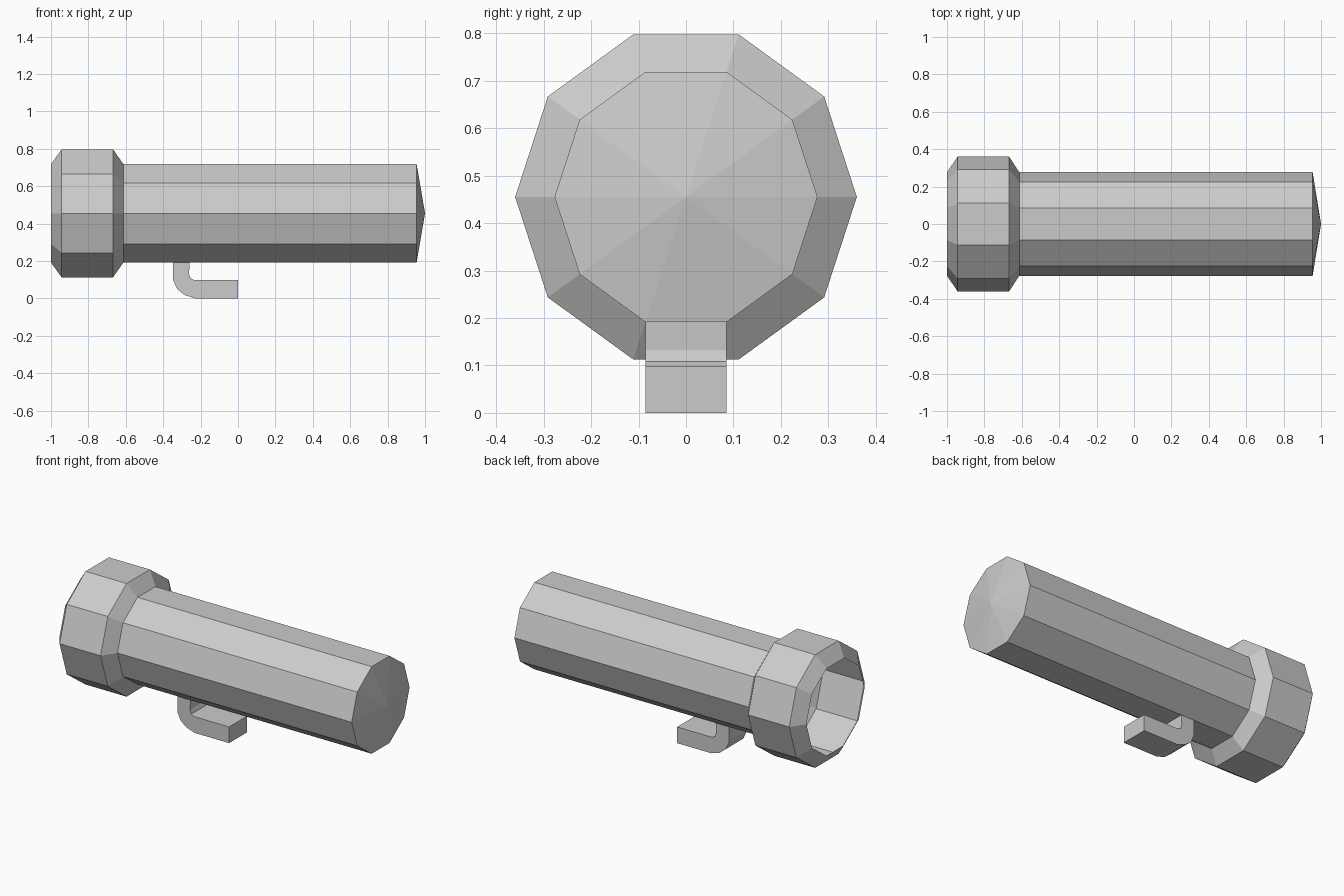
import bpy, bmesh, math

if "Cube" in bpy.data.objects:
    bpy.data.objects.remove(bpy.data.objects["Cube"])

SIDES, AXIS_Z = 10, 0.455


def finish(name, bm):
    mesh = bpy.data.meshes.new(name)
    bm.to_mesh(mesh)
    bm.free()
    obj = bpy.data.objects.new(name, mesh)
    bpy.context.collection.objects.link(obj)
    return obj


# Hollow ten-sided barrel with flared head, open at the lens end
profile = [(-1, 0.277), (-0.943, 0.36), (-0.668, 0.36), (-0.613, 0.277), (0.955, 0.277)]
bm = bmesh.new()
rings = []
for x, r in profile:
    rings.append([bm.verts.new((x, r * math.cos(math.tau * i / SIDES),
                                AXIS_Z + r * math.sin(math.tau * i / SIDES)))
                  for i in range(SIDES)])
for a, b in zip(rings, rings[1:]):
    for i in range(SIDES):
        j = (i + 1) % SIDES
        bm.faces.new((a[i], a[j], b[j], b[i]))

# Shallow pointed tail cap
tip = bm.verts.new((1, 0, AXIS_Z))
for i in range(SIDES):
    bm.faces.new((rings[-1][i], rings[-1][(i + 1) % SIDES], tip))
bmesh.ops.recalc_face_normals(bm, faces=bm.faces)
finish("flashlight_body", bm)

# Bent belt clip, extruded from its side outline
outline = [(-0.347, 0.195), (-0.347, 0.098), (-0.325, 0.05), (-0.285, 0.018), (-0.23, 0),
           (0, 0), (0, 0.098), (-0.235, 0.098), (-0.253, 0.108), (-0.262, 0.132), (-0.258, 0.195)]
bm = bmesh.new()
face = bm.faces.new([bm.verts.new((x, -0.085, z)) for x, z in outline])
new = bmesh.ops.extrude_face_region(bm, geom=[face])["geom"]
bmesh.ops.translate(bm, vec=(0, 0.17, 0), verts=[v for v in new if isinstance(v, bmesh.types.BMVert)])
bmesh.ops.recalc_face_normals(bm, faces=bm.faces)
finish("clip", bm)
